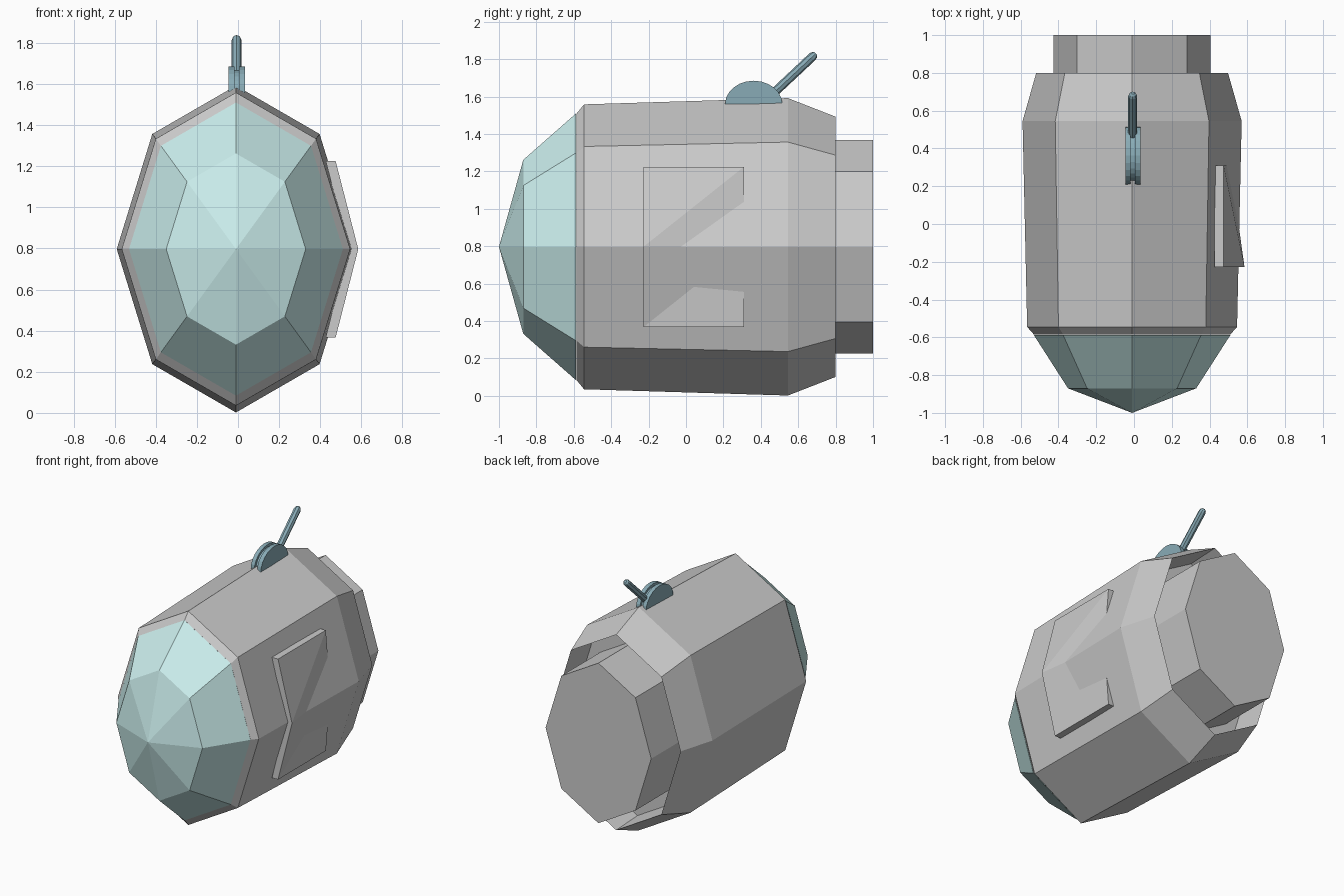
import bpy, bmesh, math
from mathutils import Vector

if "Cube" in bpy.data.objects:
    bpy.data.objects.remove(bpy.data.objects["Cube"])

CX, CZ = -0.01, 0.797          # axis of the pod
OCT = [(0, .795), (.407, .56), (.58, 0), (.407, -.56),
       (0, -.795), (-.407, -.56), (-.58, 0), (-.407, .56)]


def material(name, rgb):
    m = bpy.data.materials.new(name)
    m.diffuse_color = (*rgb, 1)
    m.use_nodes = True
    m.node_tree.nodes["Principled BSDF"].inputs["Base Color"].default_value = m.diffuse_color
    return m


def finish(name, bm, mat=None):
    bmesh.ops.recalc_face_normals(bm, faces=bm.faces)
    me = bpy.data.meshes.new(name)
    bm.to_mesh(me)
    bm.free()
    ob = bpy.data.objects.new(name, me)
    bpy.context.collection.objects.link(ob)
    if mat:
        me.materials.append(mat)
    return ob


def loft(name, sections, mat=None, tip=None):
    """Skin scaled octagons (y, scale); optional pointed start."""
    bm = bmesh.new()
    rings = [[bm.verts.new((CX + x * s, y, CZ + z * s)) for x, z in OCT]
             for y, s in sections]
    for a, b in zip(rings, rings[1:]):
        for i in range(8):
            j = (i + 1) % 8
            bm.faces.new((a[i], a[j], b[j], b[i]))
    if tip is None:
        bm.faces.new(rings[0])
    else:
        t = bm.verts.new((CX, tip, CZ))
        for i in range(8):
            bm.faces.new((t, rings[0][i], rings[0][(i + 1) % 8]))
    bm.faces.new(rings[-1])
    return finish(name, bm, mat)


def half_disc(name, x0, x1, ry, rz, mat, n=12):
    """Half-ellipse profile in the yz plane, extruded along x."""
    bm = bmesh.new()
    prof = [(.362 + ry * math.cos(math.pi * i / n), 1.56 + rz * math.sin(math.pi * i / n))
            for i in range(n + 1)]
    f = bm.faces.new([bm.verts.new((x0, y, z)) for y, z in prof])
    ext = bmesh.ops.extrude_face_region(bm, geom=[f])
    moved = [v for v in ext['geom'] if isinstance(v, bmesh.types.BMVert)]
    bmesh.ops.translate(bm, verts=moved, vec=(x1 - x0, 0, 0))
    if f.is_valid and not any(len(e.link_faces) == 1 for e in f.edges):
        pass
    else:
        bmesh.ops.holes_fill(bm, edges=bm.edges)
    return finish(name, bm, mat)


glass = material("glass", (.60, .86, .85))
steel = material("blue_steel", (.25, .41, .47))

# Body: front bevel, barrel, rear taper, then the recess behind the rear lip
loft("body", [(-.586, .895), (-.545, .958), (.545, 1), (.80, .875),
              (.56, .86), (.56, .70)])
# Rear plug standing in the recess
loft("rear_plug", [(.54, .717), (1.0, .717)])
# Faceted window
loft("window", [(-.87, .585), (-.588, .897)], glass, tip=-1.0)

# Side door: bent plate, bulging most at its front edge
bm = bmesh.new()
layers = []
for off in (0, -.048):
    layers.append([bm.verts.new((x + off, y, z)) for x, y, z in (
        (.475, -.228, 1.225), (.585, -.228, CZ), (.475, -.228, .367),
        (.475, .31, 1.225), (.51, .31, CZ), (.475, .31, .367))])
for L in layers:
    for tri in ((0, 1, 3), (1, 4, 3), (1, 2, 4), (2, 5, 4)):
        bm.faces.new([L[i] for i in tri])
rim = (0, 1, 2, 5, 4, 3)
for i, j in zip(rim, rim[1:] + rim[:1]):
    bm.faces.new((layers[0][i], layers[0][j], layers[1][j], layers[1][i]))
finish("side_door", bm)

# Lever mount: two cheeks with a smaller core between
half_disc("mount_cheek_left", -.046, -.018, .153, .125, steel)
half_disc("mount_cheek_right", .004, .034, .153, .125, steel)
half_disc("mount_core", -.018, .004, .135, .108, steel)

# Lever: eight-sided rod with a rounded end
start, end, r = Vector((CX + .003, .40, 1.555)), Vector((CX + .003, .685, 1.822)), .024
axis = (end - start).normalized()
side = Vector((1, 0, 0))
up = axis.cross(side)
bm = bmesh.new()
rings = []
for centre, rad in ((start, r), (end - axis * .012, r), (end + axis * .003, r * .8),
                    (end + axis * .012, r * .4)):
    rings.append([bm.verts.new(centre + rad * (side * math.cos(a) + up * math.sin(a)))
                  for a in (math.tau * k / 8 for k in range(8))])
for a, b in zip(rings, rings[1:]):
    for i in range(8):
        j = (i + 1) % 8
        bm.faces.new((a[i], a[j], b[j], b[i]))
bm.faces.new(rings[0])
bm.faces.new(rings[-1])
finish("lever", bm, steel)
